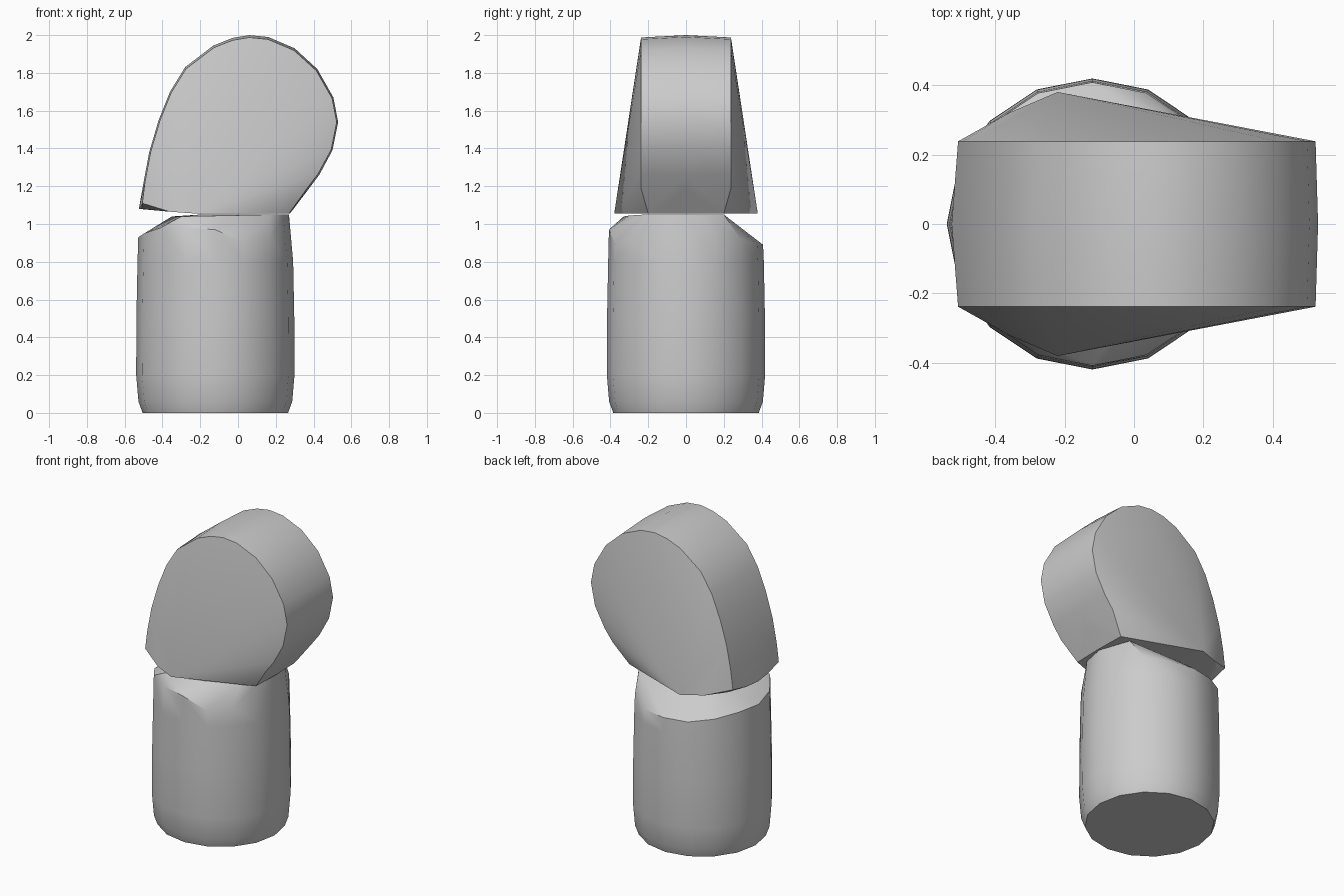
import bpy, bmesh
from math import sin, cos, radians, pi

if "Cube" in bpy.data.objects:
    bpy.data.objects.remove(bpy.data.objects["Cube"], do_unlink=True)

grey = bpy.data.materials.new("plain grey")
grey.use_nodes = True
grey.diffuse_color = (0.6, 0.6, 0.6, 1)
grey.node_tree.nodes["Principled BSDF"].inputs["Base Color"].default_value = (0.6, 0.6, 0.6, 1)


def hull(name, points, angle):
    """Wrap the points in a convex skin, smooth apart from its sharp edges."""
    bm = bmesh.new()
    for p in points:
        bm.verts.new(p)
    result = bmesh.ops.convex_hull(bm, input=bm.verts[:])
    loose = {v for v in result["geom_interior"] + result["geom_unused"]
             if isinstance(v, bmesh.types.BMVert)}
    bmesh.ops.delete(bm, geom=list(loose), context="VERTS")
    bmesh.ops.recalc_face_normals(bm, faces=bm.faces[:])
    mesh = bpy.data.meshes.new(name)
    bm.to_mesh(mesh)
    bm.free()
    mesh.materials.append(grey)
    obj = bpy.data.objects.new(name, mesh)
    bpy.context.collection.objects.link(obj)
    bpy.ops.object.select_all(action="DESELECT")
    obj.select_set(True)
    bpy.context.view_layer.objects.active = obj
    bpy.ops.object.shade_smooth_by_angle(angle=radians(angle))
    return obj


CENTRE = -0.12
SIDES = 16


def ring_point(i, radius, z):
    a = 2 * pi * i / SIDES
    return (CENTRE + radius * cos(a), radius * sin(a), z)


# Lower segment: slightly barrelled column with an unevenly bevelled top
column = [ring_point(i, r, z)
          for r, z in ((0.385, 0), (0.407, 0.06), (0.419, 0.2), (0.418, 0.5), (0.412, 0.8))
          for i in range(SIDES)]
rim = [1.05, 1.0, 0.92, 0.89, 0.89, 0.89, 0.91, 0.93,
       0.93, 0.95, 0.98, 0.98, 0.97, 0.9, 0.92, 1.05]
column += [ring_point(i, 0.408 if z < 1 else 0.39, z) for i, z in enumerate(rim)]
column += [(-0.3, -0.33, 1.04), (-0.05, -0.3, 1.045), (0.17, -0.22, 1.05),
           (0.2, 0.2, 1.05), (-0.2, 0.2, 1.05), (-0.35, 0.1, 1.04)]
hull("lower_segment", column, 28)

# Upper segment: rounded slab flaring down to a curved base
profile = [(-0.515, 1.1), (-0.5, 1.22), (-0.47, 1.38), (-0.42, 1.55), (-0.36, 1.7),
           (-0.28, 1.83), (-0.13, 1.945), (-0.03, 1.985), (0.06, 2.0), (0.16, 1.99),
           (0.3, 1.93), (0.42, 1.82), (0.505, 1.67), (0.53, 1.54), (0.5, 1.39),
           (0.43, 1.26), (0.37, 1.18)]
slab = []
for x, z in profile:
    slab.append((x, 0, z))
    for side in (-1, 1):
        # The rim sits a little inside the middle line
        slab.append((0.05 + (x - 0.05) * 0.985, side * 0.238, 1.5 + (z - 1.5) * 0.975))
for side in (-1, 1):
    slab += [(0.27, side * 0.2, 1.055), (-0.22, side * 0.38, 1.055),
             (-0.36, side * 0.32, 1.065), (-0.46, side * 0.22, 1.075),
             (-0.51, side * 0.11, 1.08)]
slab += [(-0.525, 0, 1.08), (0.275, 0, 1.055)]
hull("upper_segment", slab, 28)
